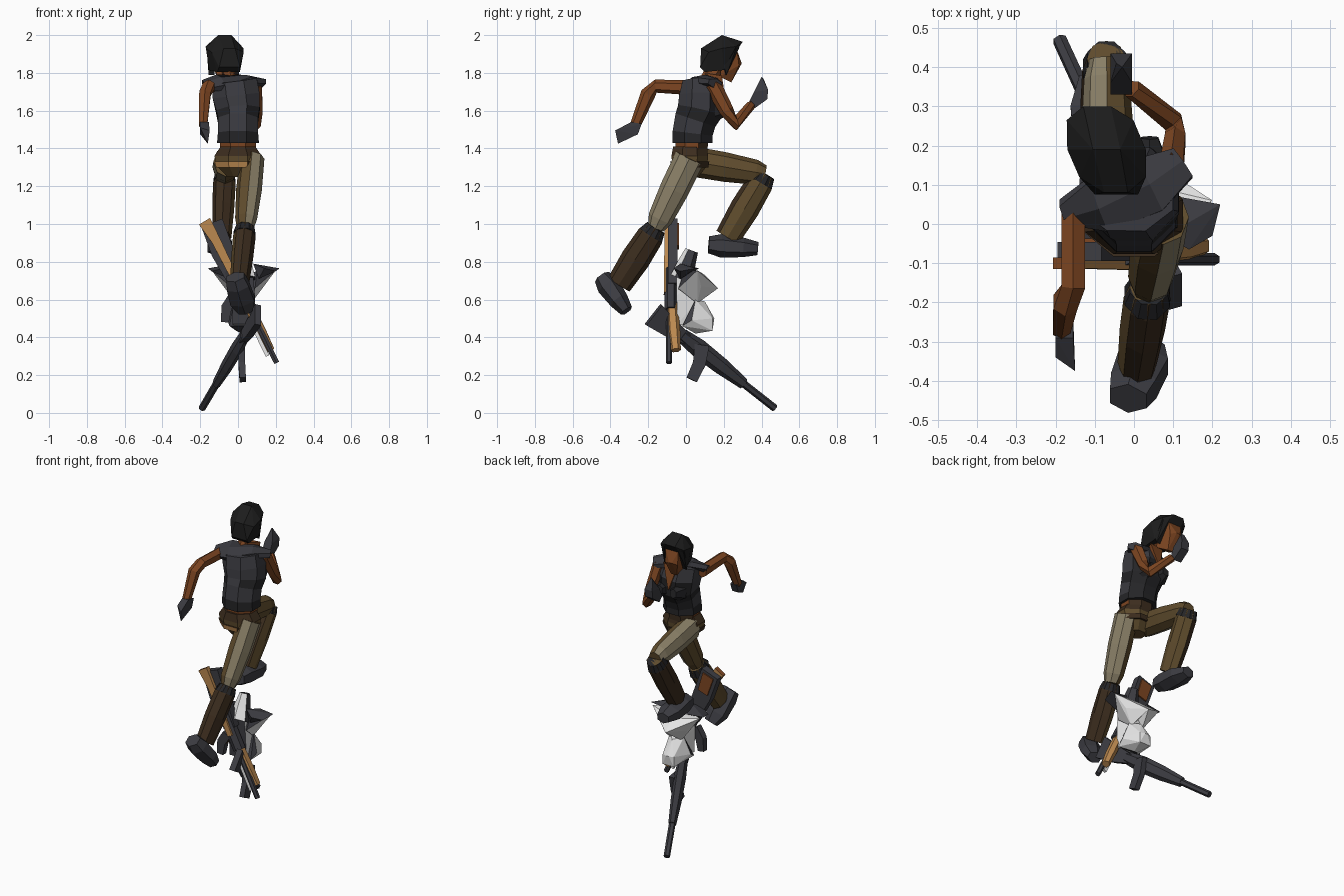
import bpy, bmesh
from mathutils import Vector
from math import cos, sin, pi

cube = bpy.data.objects.get("Cube")
if cube:
    bpy.data.objects.remove(cube)


def material(name, *rgb):
    m = bpy.data.materials.new(name)
    m.use_nodes = True
    color = (*rgb, 1)
    m.diffuse_color = color
    m.node_tree.nodes["Principled BSDF"].inputs["Base Color"].default_value = color
    return m


TAN = material("pale khaki", .26, .22, .14)
OLIVE = material("olive brown", .115, .072, .026)
BROWN = material("dark brown", .045, .026, .013)
SKIN = material("skin", .21, .062, .016)
CLOTH = material("charcoal cloth", .042, .042, .05)
BLACK = material("black", .018, .018, .02)
HAIR = material("hair", .012, .012, .012)
WOOD = material("light wood", .5, .25, .08)
BONE = material("bone white", .8, .8, .8)
METAL = material("gun metal", .046, .046, .055)


def finish(name, bm, mats, rule=None):
    """Make an object; rule maps a face to a material slot."""
    bmesh.ops.recalc_face_normals(bm, faces=bm.faces[:])
    bm.normal_update()
    if rule:
        for f in bm.faces:
            f.material_index = int(rule(f))
    me = bpy.data.meshes.new(name)
    bm.to_mesh(me)
    bm.free()
    for m in mats:
        me.materials.append(m)
    ob = bpy.data.objects.new(name, me)
    bpy.context.collection.objects.link(ob)


def tube(name, path, mats, sides=6, rule=None, turn=.5):
    """Loft rings along a path of (x, y, z, half width, half depth)."""
    bm = bmesh.new()
    pts = [Vector(p[:3]) for p in path]
    rings = []
    for i, p in enumerate(path):
        t = (pts[min(i + 1, len(pts) - 1)] - pts[max(i - 1, 0)]).normalized()
        u = Vector((1, 0, 0))
        u = (u - t * u.dot(t)).normalized()
        v = t.cross(u)
        ring = []
        for k in range(sides):
            a = 2 * pi * (k + turn) / sides
            ring.append(bm.verts.new(pts[i] + u * cos(a) * p[3] + v * sin(a) * p[4]))
        rings.append(ring)
    for a, b in zip(rings, rings[1:]):
        for k in range(sides):
            j = (k + 1) % sides
            bm.faces.new((a[k], a[j], b[j], b[k]))
    bm.faces.new(rings[0])
    bm.faces.new(rings[-1])
    finish(name, bm, mats, rule)


def hull(name, points, mats, rule=None):
    bm = bmesh.new()
    for p in points:
        bm.verts.new(p)
    bmesh.ops.convex_hull(bm, input=bm.verts[:])
    loose = [v for v in bm.verts if not v.link_faces]
    bmesh.ops.delete(bm, geom=loose, context='VERTS')
    finish(name, bm, mats, rule)


# Torso, turned with the stride: a vest with darker lower bands
def band(f):
    z = f.calc_center_median().z
    return z < 1.5 or 1.54 < z < 1.6 or (f.normal.y > .2 and z < 1.66)


tube("vest", [(0, .035, 1.43, .12, .115), (0, .035, 1.48, .115, .115),
              (0, .05, 1.55, .115, .12), (0, .075, 1.6, .125, .13),
              (-.01, .08, 1.68, .135, .125), (-.02, .075, 1.76, .13, .1)],
     [CLOTH, BLACK], 8, band)
tube("shoulder_yoke", [(-.18, .03, 1.73, .04, .025), (-.09, .05, 1.75, .085, .03),
                       (.04, .1, 1.76, .085, .03), (.125, .155, 1.745, .05, .025)],
     [CLOTH], 6)
for s in (-1, 1):
    tube("bust", [(s * .05 - .01, .15, 1.6, .055, .06), (s * .05 - .01, .22, 1.61, .025, .03)],
         [BLACK], 6)
hull("chest_skin", [(-.07, .18, 1.785), (.03, .19, 1.785), (-.02, .215, 1.62),
                    (-.02, .1, 1.8), (-.02, .1, 1.65)], [SKIN])
tube("waist", [(0, .03, 1.38, .1, .09), (0, .03, 1.45, .105, .095)], [SKIN, BROWN], 8,
     lambda f: f.normal.y > .2)
tube("hips", [(0, .02, 1.25, .06, .05), (0, .02, 1.31, .125, .1),
              (0, .02, 1.36, .135, .105), (0, .02, 1.41, .1, .095)],
     [OLIVE, BROWN], 8, lambda f: f.calc_center_median().z > 1.38)
tube("belt", [(0, .02, 1.3, .125, .106), (0, .02, 1.33, .135, .112)], [BROWN, WOOD], 8,
     lambda f: f.normal.y < -.3 and f.normal.x < .4)


# Head, turned a little toward the trailing arm
def head(half):
    return [(s * x - .07 - (y - .19) * .22, y, z) for s in (-1, 1) for x, y, z in half]


tube("neck", [(-.03, .1, 1.74, .035, .04), (-.065, .17, 1.85, .035, .045)], [SKIN], 6)
hull("face", head([(.05, .2, 1.93), (.045, .27, 1.92), (.045, .28, 1.84),
                   (.02, .24, 1.75), (.045, .18, 1.78), (.01, .295, 1.85)]), [SKIN])
hull("hair", head([(.035, .19, 2), (.035, .3, 1.965), (.085, .265, 1.94), (.1, .19, 1.93),
                   (.085, .12, 1.91), (.03, .08, 1.93), (.055, .075, 1.83),
                   (.06, .1, 1.805), (.08, .2, 1.815), (.06, .27, 1.92)]), [HAIR])
lock = head([(.05, .17, 1.93), (.09, .17, 1.93), (.05, .285, 1.94), (.08, .265, 1.93),
             (.08, .215, 1.79), (.05, .21, 1.79)])
hull("hair_lock_right", lock[:6], [HAIR])
hull("hair_lock_left", lock[6:], [HAIR])

# Arms: one swung behind, one raised ahead
tube("rear_arm", [(-.155, .06, 1.72, .035, .04), (-.155, -.16, 1.73, .035, .035),
                  (-.175, -.2, 1.69, .035, .04), (-.185, -.27, 1.52, .025, .028)], [SKIN], 6)
hull("rear_glove", [(x, y, z) for x in (-.2, -.155) for y, z in (
    (-.235, 1.53), (-.255, 1.475), (-.29, 1.54), (-.34, 1.51))]
    + [(-.15, -.375, 1.495), (-.16, -.36, 1.425)], [CLOTH])
tube("raised_arm", [(.095, .14, 1.74, .035, .045), (.105, .215, 1.6, .03, .038),
                    (.1, .26, 1.53, .03, .035), (-.005, .345, 1.63, .025, .025)], [SKIN], 6)
hull("raised_glove", [(x, y, z) for x in (-.06, -.005) for y, z in (
    (.33, 1.64), (.36, 1.61), (.43, 1.66), (.435, 1.71), (.36, 1.7))]
    + [(-.03, .4, 1.78), (-.045, .41, 1.77)], [CLOTH])


# Legs: pale outer panels on the thighs, dark outer and rear panels on the shins
def leg(name, side, hip, knee, ankle, heel, toe):
    def outer(f):
        return f.normal.x * side > .2

    def outer_or_rear(f):
        return outer(f) or f.normal.y < -.4

    h, k, a, b, t = map(Vector, (hip, knee, ankle, heel, toe))
    tube(name + "_thigh", [(*h, .065, .08), (*h.lerp(k, .45), .068, .078),
                           (*h.lerp(k, .87), .058, .066), (*k, .045, .045)],
         [OLIVE, TAN], 8, outer, 0)
    tube(name + "_shin", [(*k, .05, .055), (*k.lerp(a, .15), .06, .072),
                          (*k.lerp(a, .55), .058, .078), (*a, .05, .068)],
         [OLIVE, BROWN], 8, outer_or_rear, 0)
    tube(name + "_knee_pad", [(*k, .052, .057), (*k.lerp(a, .13), .063, .075)], [BLACK], 8)
    tube(name + "_boot", [(*b, .055, .045), (*b.lerp(t, .25), .068, .062),
                          (*b.lerp(t, .7), .075, .052), (*t, .045, .035)], [METAL], 6)


leg("trailing", 1, (.075, .02, 1.35), (.038, -.16, .98), (.008, -.355, .68),
    (-.015, -.445, .72), (.04, -.315, .54))
leg("leading", -1, (-.065, .04, 1.33), (-.07, .42, 1.265), (-.085, .22, .93),
    (-.09, .12, .89), (-.1, .38, .87))

# Bone mask: pale brow, cheeks and jaw, a dark back and dark swept side plates
CX = .03


def back(f):
    return f.normal.y < -.35


def mask(half):
    return [(CX + s * x, y, z) for s in (-1, 1) for x, y, z in half]


hull("mask_core", mask([(.05, -.05, .73), (.06, -.05, .62), (.06, -.045, .47),
                        (.03, .08, .72), (.04, .05, .58), (.03, .06, .45)]),
     [BONE, METAL], back)
for s in (-1, 1):
    hull("mask_cheek", [(CX + s * a, b, c) for a, b, c in (
        (.17, .06, .755), (0, .17, .66), (0, .1, .73), (.07, -.01, .75), (.06, -.04, .66),
        (.04, .06, .58), (0, -.03, .6), (.1, .08, .67))], [BONE, METAL], back)
    hull("mask_side_plate", [(CX + s * a, b, c) for a, b, c in (
        (.19, .05, .765), (.11, -.065, .765), (.05, -.03, .79), (.08, .07, .765),
        (.08, -.03, .71), (.17, -.03, .75))], [METAL])
hull("mask_jaw", mask([(.0, .1, .59), (.05, .05, .6), (.085, .03, .49), (.04, .14, .5),
                       (.01, .15, .5), (.04, .14, .435), (.075, -.02, .46),
                       (.01, .05, .42)]), [BONE, METAL], back)
tube("mask_crest", [(CX, -.035, .71, .07, .05), (CX, .0, .78, .05, .05),
                    (CX, .03, .86, .03, .035)], [METAL, BONE], 6,
     lambda f: f.normal.y < -.5)


# First rifle, muzzle low and ahead
def along(t, w, d, lift=0):
    p = Vector((.1, -.16, .52)).lerp(Vector((-.19, .47, .025)), t)
    return (*(p + Vector((0, 0, lift))), w, d)


tube("rifle_barrel", [along(.65, .02, .02), along(1, .019, .02)], [METAL], 6)
tube("rifle_body", [along(.22, .027, .037), along(.36, .032, .05), along(.55, .03, .045),
                    along(.74, .022, .03)], [METAL], 6)
tube("rifle_stock", [along(-.02, .025, .095, -.01), along(.13, .025, .07, -.01),
                     along(.26, .025, .04)], [METAL], 4)
tube("rifle_magazine", [(.02, .085, .36, .025, .055), (.02, .07, .26, .025, .048),
                        (.025, .03, .175, .024, .042)], [METAL], 4)


# Second rifle, crossed behind the mask with a wooden stock and fore end
def cross(t, w, d, y=-.08, shift=0):
    p = Vector((-.16, y, 1)).lerp(Vector((.205, y, .265)), t)
    return (p.x + shift, p.y, p.z, w, d)


tube("crossed_stock", [cross(-.02, .048, .02, -.1, -.01), cross(.12, .034, .02, -.1),
                       cross(.5, .024, .018, -.105)],
     [WOOD, SKIN], 4, lambda f: f.normal.z > .5)
tube("crossed_stock_plate", [cross(-.01, .085, .035, -.07, .025),
                             cross(.2, .085, .035, -.07, .005),
                             cross(.45, .06, .035, -.07)], [METAL], 4)
tube("crossed_stock_inlay", [cross(.01, .055, .012, -.045, .025),
                             cross(.17, .05, .012, -.045, .005)], [SKIN], 4)
tube("crossed_receiver", [cross(.33, .04, .035), cross(.62, .04, .035)], [METAL], 6)
tube("crossed_fore_end", [cross(.58, .028, .032, -.075), cross(.78, .03, .035, -.065),
                          cross(.91, .024, .028, -.055)], [WOOD], 6)
tube("crossed_barrel", [cross(.6, .018, .016, -.09), cross(1, .016, .016, -.09)], [METAL], 6)
tube("crossed_pale_rail", [cross(.72, .014, .012, -.085, -.03),
                           cross(.95, .014, .012, -.085, -.03)], [BONE], 4)
tube("crossed_magazine", [(-.02, -.07, .62, .04, .03), (-.06, -.07, .56, .04, .028),
                          (-.07, -.07, .48, .03, .025)], [METAL, BROWN], 4,
     lambda f: f.normal.z < -.5)
